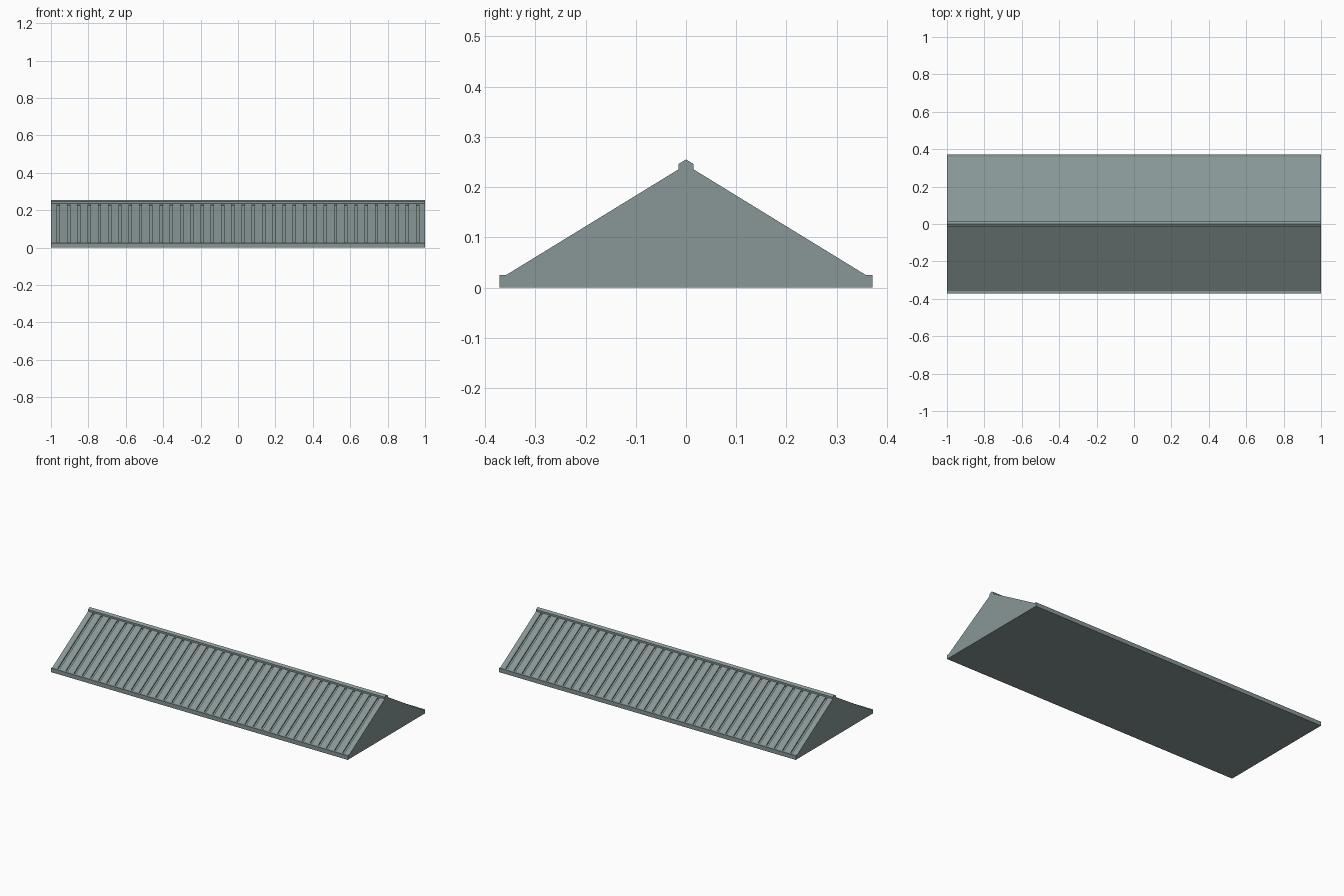
import bpy, bmesh

if "Cube" in bpy.data.objects:
    bpy.data.objects.remove(bpy.data.objects["Cube"])

SLOPE, TOP = 0.613, 0.2445   # roof pitch and slope height at the ridge
DEPTH = 0.008                # vertical depth of the seams


def add_prism(bm, profile, x0, x1):
    # Extrude a (y, z) profile along x
    a = [bm.verts.new((x0, y, z)) for y, z in profile]
    b = [bm.verts.new((x1, y, z)) for y, z in profile]
    bm.faces.new(a)
    bm.faces.new(b[::-1])
    n = len(profile)
    for i in range(n):
        j = (i + 1) % n
        bm.faces.new((a[j], a[i], b[i], b[j]))


def finish(name, bm):
    bmesh.ops.recalc_face_normals(bm, faces=bm.faces)
    mesh = bpy.data.meshes.new(name)
    bm.to_mesh(mesh)
    bm.free()
    ob = bpy.data.objects.new(name, mesh)
    bpy.context.collection.objects.link(ob)
    return ob


# Solid gable roof: eave boards, slopes and ridge cap in one profile
ze = 0.025
ye = (TOP - ze) / SLOPE
half = [(0.371, 0), (0.371, ze), (ye, ze), (0.015, TOP - SLOPE * 0.015),
        (0.015, 0.246)]
bm = bmesh.new()
add_prism(bm, half + [(0, 0.255)] + [(-y, z) for y, z in half[::-1]], -1, 1)
roof = finish("roof", bm)

mat = bpy.data.materials.new("slate_grey")
mat.diffuse_color = (0.246, 0.305, 0.305, 1)
mat.use_nodes = True
mat.node_tree.nodes["Principled BSDF"].inputs["Base Color"].default_value = mat.diffuse_color
roof.data.materials.append(mat)

# Evenly spaced seams recessed into both slopes
COUNT, WIDTH, FIRST = 36, 0.013, -0.96
bm = bmesh.new()
yt, yb = 0.018, 0.356
for side in (-1, 1):
    seam = [(side * y, TOP - SLOPE * y + dz) for y, dz in
            ((yt, 0.02), (yb, 0.02), (yb, -DEPTH), (yt, -DEPTH))]
    for i in range(COUNT):
        x = FIRST - 2 * FIRST * i / (COUNT - 1)
        add_prism(bm, seam, x - WIDTH / 2, x + WIDTH / 2)
cutter = finish("seam_cutter", bm)
cutter.data.materials.append(mat)
cutter.hide_render = True

mod = roof.modifiers.new("seams", 'BOOLEAN')
mod.operation = 'DIFFERENCE'
mod.solver = 'EXACT'
mod.object = cutter
